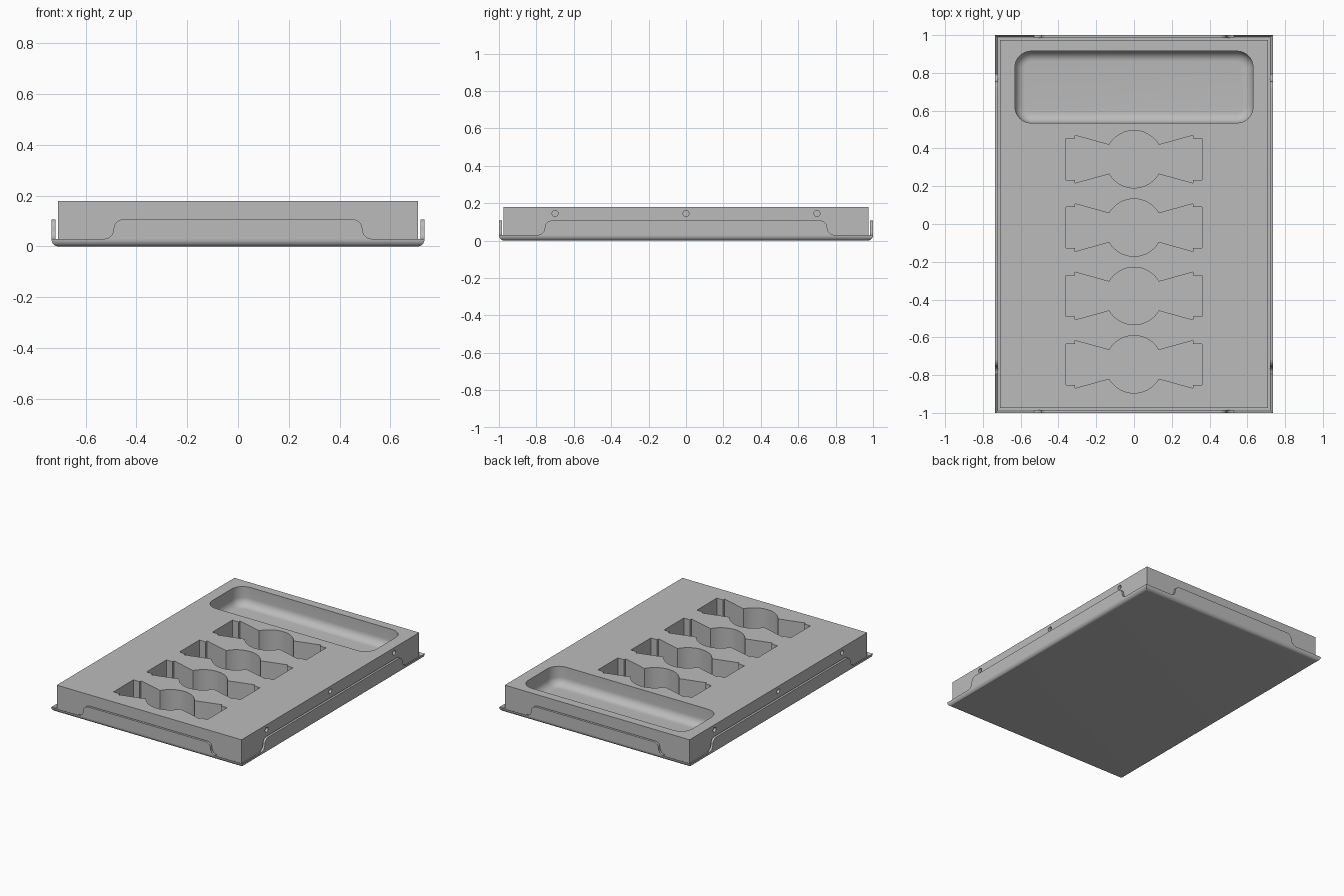
import bpy, bmesh
from math import sin, cos, pi, radians
from mathutils import Matrix, Vector

cube = bpy.data.objects.get("Cube")
if cube:
    bpy.data.objects.remove(cube, do_unlink=True)

grey = bpy.data.materials.new("light_grey")
grey.use_nodes = True
COLOUR = (0.5, 0.5, 0.5, 1)
grey.diffuse_color = COLOUR
grey.node_tree.nodes["Principled BSDF"].inputs["Base Color"].default_value = COLOUR

HX, HY = 0.735, 1.0        # tray half size
BX, BY = 0.71, 0.975       # block half size
LIP, TOP, SHEET = 0.03, 0.107, 0.016


def finish(name, bm):
    bmesh.ops.recalc_face_normals(bm, faces=bm.faces)
    mesh = bpy.data.meshes.new(name)
    bm.to_mesh(mesh)
    bm.free()
    mesh.materials.append(grey)
    ob = bpy.data.objects.new(name, mesh)
    bpy.context.collection.objects.link(ob)
    return ob


def box(x0, x1, y0, y1, z0, z1):
    bm = bmesh.new()
    bmesh.ops.create_cube(bm, size=1)
    bmesh.ops.scale(bm, vec=(x1 - x0, y1 - y0, z1 - z0), verts=bm.verts)
    bmesh.ops.translate(bm, vec=((x0 + x1) / 2, (y0 + y1) / 2, (z0 + z1) / 2), verts=bm.verts)
    return bm


def bevel(bm, edges, radius, segments=8):
    bmesh.ops.bevel(bm, geom=edges, offset=radius, offset_type='OFFSET',
                    segments=segments, profile=0.5, affect='EDGES')


def prism(points, direction):
    bm = bmesh.new()
    face = bm.faces.new([bm.verts.new(p) for p in points])
    moved = bmesh.ops.extrude_face_region(bm, geom=[face])["geom"]
    bmesh.ops.translate(bm, vec=direction, verts=[v for v in moved if isinstance(v, bmesh.types.BMVert)])
    return bm


def bottom_edges(bm):
    low = min(v.co.z for v in bm.verts)
    return [e for e in bm.edges if all(v.co.z < low + 1e-4 for v in e.verts)]


def smooth(ob):
    bpy.ops.object.select_all(action='DESELECT')
    ob.select_set(True)
    bpy.context.view_layer.objects.active = ob
    bpy.ops.object.shade_smooth_by_angle(angle=radians(30))


# Tray base: shallow pan with a rolled lower edge
bm = box(-HX, HX, -HY, HY, 0, LIP)
bevel(bm, bottom_edges(bm), 0.028)
top = max(bm.faces, key=lambda f: f.calc_center_median().z)
bmesh.ops.inset_region(bm, faces=[top], thickness=SHEET)
bmesh.ops.translate(bm, vec=(0, 0, -0.014), verts=top.verts)
smooth(finish("tray_base", bm))


# Raised tray walls, with S-curved ends
def wall(name, half, distance, turn):
    r = (TOP - LIP) / 2
    steps = [i / 8 * pi / 2 for i in range(9)]
    side = [(half + r - r * sin(t), LIP + r - r * cos(t)) for t in steps]
    side += [(half - r + r * cos(t), TOP - r + r * sin(t)) for t in steps[1:]]
    outline = side + [(-x, z) for x, z in reversed(side)]
    bm = prism([(x, -distance, z) for x, z in outline], (0, SHEET, 0))
    bmesh.ops.rotate(bm, verts=bm.verts, cent=(0, 0, 0), matrix=Matrix.Rotation(turn, 3, 'Z'))
    smooth(finish(name, bm))


wall("front_wall", 0.49, HY, 0)
wall("back_wall", 0.49, HY, pi)
wall("left_wall", 0.755, HX, pi / 2)
wall("right_wall", 0.755, HX, -pi / 2)

# Insert block
block = finish("insert_block", box(-BX, BX, -BY, BY, 0.016, 0.18))
cutters = []

# Wide pocket with rounded corners and floor
bm = box(-0.63, 0.63, 0.535, 0.915, 0.05, 0.25)
bevel(bm, [e for e in bm.edges if abs(e.verts[0].co.z - e.verts[1].co.z) > 0.1], 0.085)
bevel(bm, bottom_edges(bm), 0.055)
cutters.append(finish("wide_pocket_cutter", bm))

# Four pockets: a disc with a flared, stepped wing on each side
quarter = [(0.36, 0.109), (0.312, 0.109), (0.312, 0.126)]
quarter += [(0.152 * cos(a), 0.152 * sin(a)) for a in [radians(30 + 6 * i) for i in range(11)]]
half = quarter + [(-x, y) for x, y in reversed(quarter[:-1])]
outline = half + [(-x, -y) for x, y in half]
for i in range(4):
    y0 = 0.343 - 0.362 * i
    bm = prism([(x, y + y0, 0.03) for x, y in outline], (0, 0, 0.25))
    cutters.append(finish("winged_pocket_cutter", bm))

# Three screw holes on each long side
for s in (-1, 1):
    for y in (-0.7, 0, 0.7):
        bm = bmesh.new()
        bmesh.ops.create_cone(bm, cap_ends=True, segments=24, radius1=0.016, radius2=0.016, depth=0.06,
                              matrix=Matrix.Translation(Vector((s * BX, y, 0.145))) @ Matrix.Rotation(pi / 2, 4, 'Y'))
        cutters.append(finish("screw_hole_cutter", bm))

# Cut everything out of the block
bpy.context.view_layer.objects.active = block
for cutter in cutters:
    cutter.hide_render = True
    mod = block.modifiers.new("cut", 'BOOLEAN')
    mod.operation = 'DIFFERENCE'
    mod.solver = 'EXACT'
    mod.object = cutter
    bpy.ops.object.modifier_apply(modifier=mod.name)
    bpy.data.objects.remove(cutter, do_unlink=True)
smooth(block)
